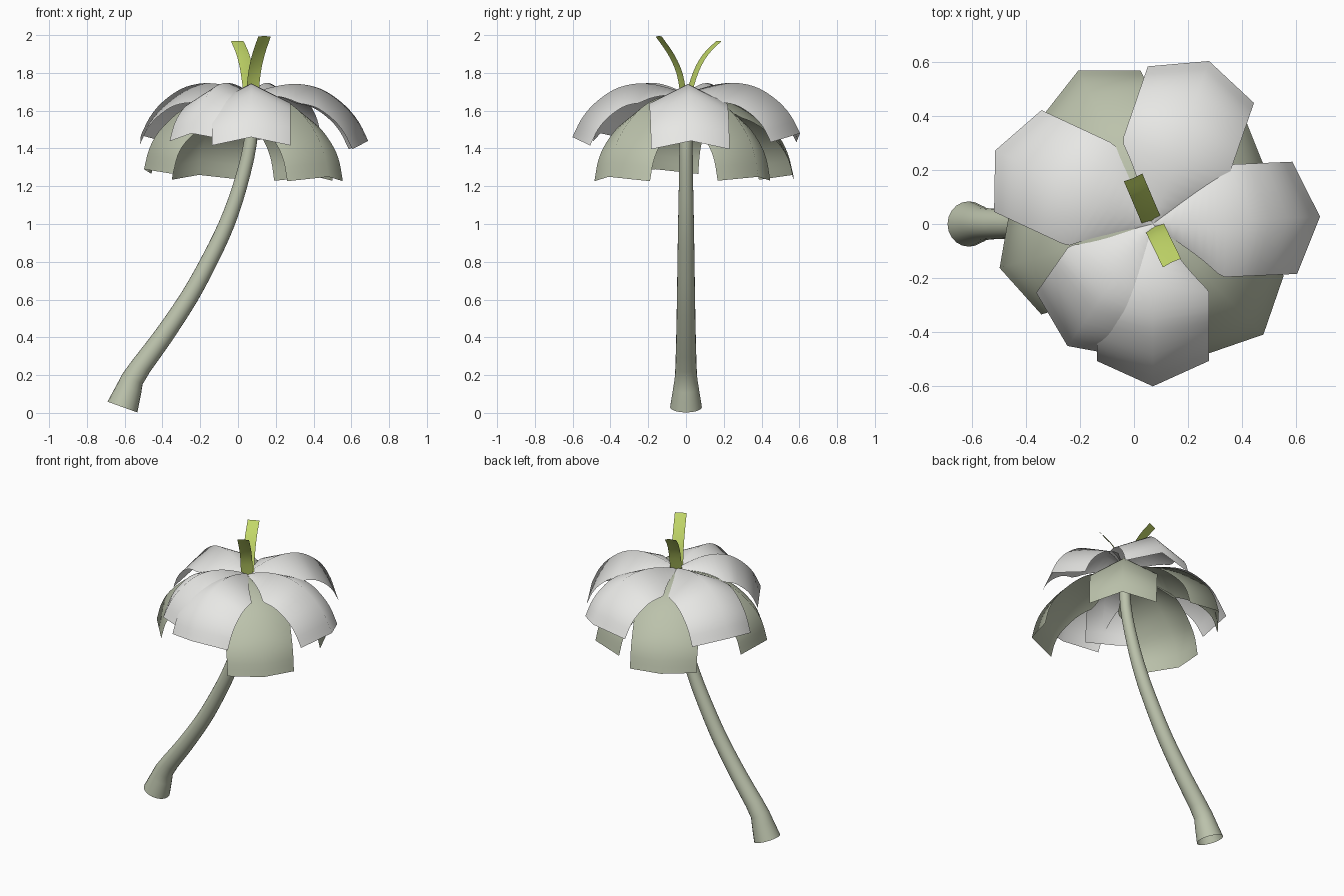
import bpy, bmesh, math
from mathutils import Vector

cube = bpy.data.objects.get("Cube")
if cube:
    bpy.data.objects.remove(cube, do_unlink=True)

CROWN_X = 0.07


def make_material(name, rgb):
    mat = bpy.data.materials.new(name)
    mat.use_nodes = True
    mat.diffuse_color = (*rgb, 1)
    mat.node_tree.nodes["Principled BSDF"].inputs["Base Color"].default_value = (*rgb, 1)
    return mat


white = make_material("petal_white", (0.8, 0.8, 0.78))
sage = make_material("sage_green", (0.50, 0.54, 0.41))
lime = make_material("lime_green", (0.54, 0.68, 0.14))


def finish(name, bm, mat, angle):
    mesh = bpy.data.meshes.new(name)
    bm.to_mesh(mesh)
    bm.free()
    mesh.materials.append(mat)
    obj = bpy.data.objects.new(name, mesh)
    bpy.context.collection.objects.link(obj)
    bpy.ops.object.select_all(action='DESELECT')
    obj.select_set(True)
    bpy.context.view_layer.objects.active = obj
    bpy.ops.object.shade_smooth_by_angle(angle=math.radians(angle))


def smooth_path(points, steps):
    """Catmull-Rom curve through the points."""
    p = [Vector(q) for q in points]
    p = [2 * p[0] - p[1]] + p + [2 * p[-1] - p[-2]]
    out = []
    for a, b, c, d in zip(p, p[1:], p[2:], p[3:]):
        for i in range(steps):
            t = i / steps
            out.append(0.5 * (2 * b + (c - a) * t + (2 * a - 5 * b + 4 * c - d) * t * t
                              + (3 * b - a - 3 * c + d) * t ** 3))
    return out + [p[-2]]


def tangents(path):
    last = len(path) - 1
    return [(path[min(i + 1, last)] - path[max(i - 1, 0)]).normalized()
            for i in range(len(path))]


def ribbon(name, mat, profile, heading, width_at, keel, reach=1.0, lift=0.0):
    """Sheet swept outward along an (r, z) profile, with its sides folded down."""
    a = math.radians(heading)
    out = Vector((math.cos(a), math.sin(a), 0))
    side = Vector((-out.y, out.x, 0))
    end = profile[-1][0]
    path = smooth_path([(r * reach, z + lift * (r / end) ** 2) for r, z in profile], 3)
    bm = bmesh.new()
    rows = []
    for p, t in zip(path, tangents(path)):
        half = width_at(p.x)
        row = []
        for s in (-1, 0, 1):
            q = p - Vector((-t.y, t.x)) * (keel * half * abs(s))
            co = out * q.x + side * (half * s) + Vector((CROWN_X, 0, q.y))
            row.append(bm.verts.new(co))
        rows.append(row)
    for r0, r1 in zip(rows, rows[1:]):
        for c in (0, 1):
            bm.faces.new((r0[c], r1[c], r1[c + 1], r0[c + 1]))
    finish(name, bm, mat, 60)


def petal_width(r):
    return 0.008 + 0.2 * min(1, max(r, 0) / 0.25)


# Upper ring of white petals: heading, reach, lift at the tip
upper_profile = [(0, 1.69), (0.1, 1.722), (0.2, 1.74), (0.3, 1.735),
                 (0.4, 1.7), (0.5, 1.625), (0.57, 1.54), (0.62, 1.44)]
for i, (heading, reach, lift) in enumerate(
        [(2.5, 1.0, 0), (71, 1.03, 0.04), (155, 1.04, 0.03), (235, 0.89, 0.04), (270, 0.97, 0.02)]):
    ribbon(f"upper_petal_{i + 1}", white, upper_profile, heading, petal_width, 0.5, reach, lift)

# Lower ring of sage petals, hanging straight down at their ends
lower_profile = [(0, 1.68), (0.1, 1.685), (0.2, 1.67), (0.3, 1.635),
                 (0.4, 1.57), (0.5, 1.465), (0.555, 1.365), (0.585, 1.25)]
for i, (heading, reach, lift) in enumerate(
        [(48, 0.88, 0), (116, 1.08, 0.01), (196, 1.01, 0.04), (315, 0.99, 0)]):
    ribbon(f"lower_petal_{i + 1}", sage, lower_profile, heading, petal_width, 0.5, reach, lift)

# Two narrow leaves springing from the centre
leaves = {
    "front_leaf": (-64, [(0.01, 1.68), (0.035, 1.8), (0.085, 1.9), (0.158, 1.995)]),
    "back_leaf": (113, [(0.01, 1.68), (0.055, 1.81), (0.11, 1.9), (0.185, 1.97)]),
}
for name, (heading, profile) in leaves.items():
    ribbon(name, lime, profile, heading, lambda r: 0.037, 0.1)

# Curved stem with a flared foot, open underneath: x, z, radius
stem_points = [(-0.612, 0.031, 0.084), (-0.558, 0.18, 0.06), (-0.4, 0.4, 0.052),
               (-0.26, 0.61, 0.048), (-0.15, 0.81, 0.045), (-0.06, 1.0, 0.042),
               (0.01, 1.2, 0.038), (0.065, 1.43, 0.035), (0.078, 1.67, 0.033)]
SIDES = 20
path = smooth_path(stem_points, 3)
# The foot flares in a straight line to its ankle
for i in (1, 2):
    path[i] = path[0].lerp(path[3], i / 3)
bm = bmesh.new()
rings = []
for p, t in zip(path, tangents(path)):
    axis = Vector((t.x, 0, t.y)).normalized()
    across = Vector((axis.z, 0, -axis.x))
    ring = []
    for k in range(SIDES):
        a = math.tau * k / SIDES
        co = Vector((p.x, 0, p.y)) + (across * math.cos(a) + Vector((0, 1, 0)) * math.sin(a)) * p.z
        ring.append(bm.verts.new(co))
    rings.append(ring)
for r0, r1 in zip(rings, rings[1:]):
    for k in range(SIDES):
        n = (k + 1) % SIDES
        bm.faces.new((r0[k], r0[n], r1[n], r1[k]))
finish("stem", bm, sage, 40)
